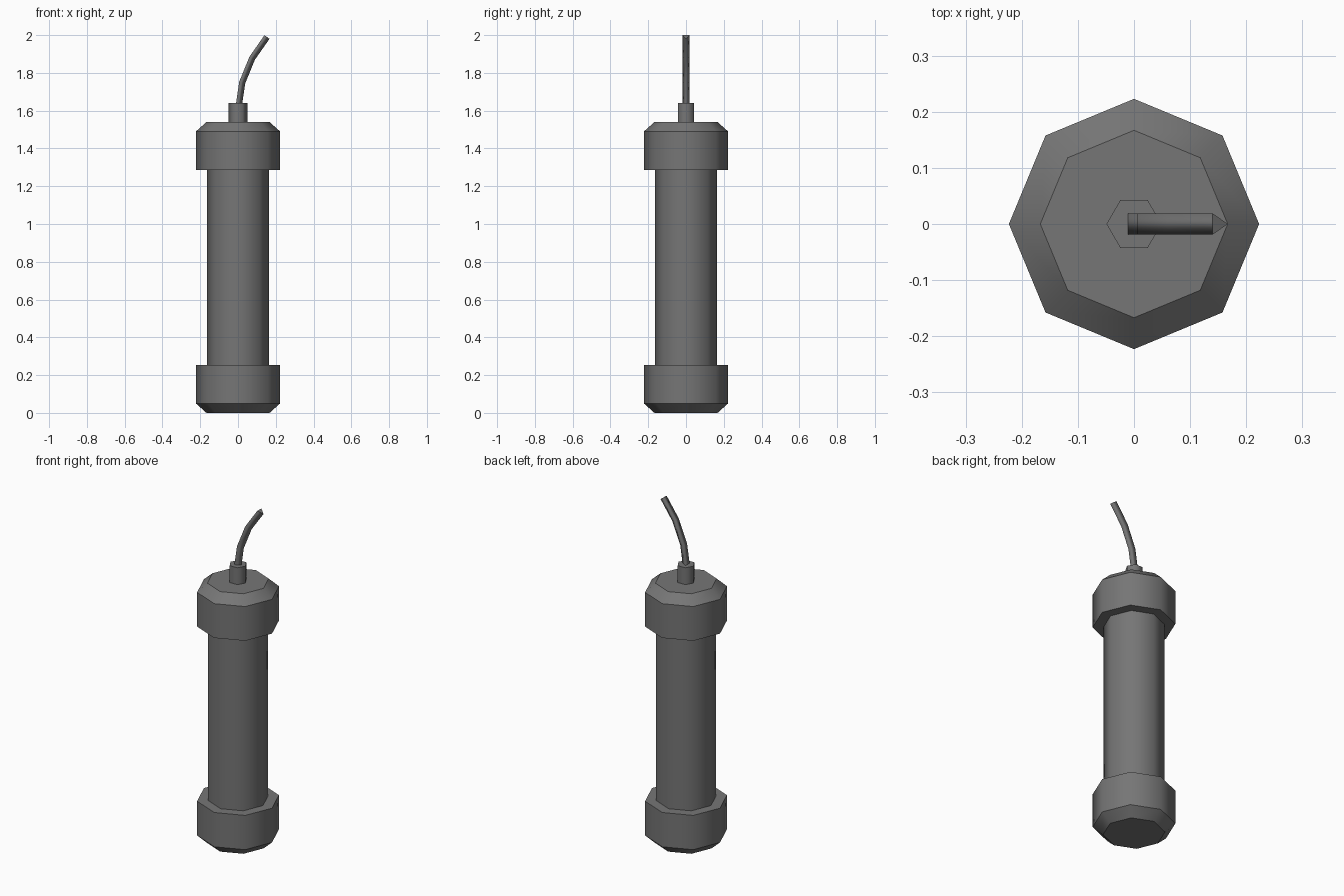
import bpy, bmesh
from math import cos, sin, pi
from mathutils import Vector

if "Cube" in bpy.data.objects:
    bpy.data.objects.remove(bpy.data.objects["Cube"])

dark = bpy.data.materials.new("dark_grey")
dark.diffuse_color = (0.18, 0.18, 0.18, 1)
dark.use_nodes = True
dark.node_tree.nodes["Principled BSDF"].inputs["Base Color"].default_value = dark.diffuse_color


def skin(name, rings, sharp_rings=True):
    """Closed tube through rings of points: smooth around, optionally sharp at inner rings."""
    bm = bmesh.new()
    loops = [[bm.verts.new(p) for p in ring] for ring in rings]
    n = len(loops[0])
    for a, b in zip(loops, loops[1:]):
        for i in range(n):
            j = (i + 1) % n
            bm.faces.new((a[i], a[j], b[j], b[i])).smooth = True
    bm.faces.new(loops[0][::-1])
    bm.faces.new(loops[-1])
    bmesh.ops.recalc_face_normals(bm, faces=bm.faces)
    for ring in (loops if sharp_rings else (loops[0], loops[-1])):
        for i in range(n):
            bm.edges.get((ring[i], ring[(i + 1) % n])).smooth = False
    mesh = bpy.data.meshes.new(name)
    bm.to_mesh(mesh)
    bm.free()
    mesh.materials.append(dark)
    obj = bpy.data.objects.new(name, mesh)
    bpy.context.collection.objects.link(obj)
    return obj


def lathe(name, profile, sides):
    """Faceted turned part from (radius, z) pairs."""
    return skin(name, [[(r * cos(2 * pi * i / sides), r * sin(2 * pi * i / sides), z)
                        for i in range(sides)] for r, z in profile])


HEIGHT = 1.54  # tube and caps together
cap = [(0.167, 0.0), (0.223, 0.05), (0.223, 0.253)]

# Octagonal tube with a chamfered cap on each end
lathe("tube", [(0.164, 0.25), (0.164, 1.293)], 8)
lathe("bottom_cap", cap, 8)
lathe("top_cap", [(r, HEIGHT - z) for r, z in reversed(cap)], 8)

# Hexagonal collar
lathe("collar", [(0.049, HEIGHT), (0.049, 1.64)], 6)

# Triangular cord bending towards +x
path = [Vector(p) for p in ((0, 0, 1.635), (0.017, 0, 1.75),
                            (0.07, 0, 1.88), (0.149, 0, 1.993))]
R = 0.022
rings = []
for k, p in enumerate(path):
    t = (path[min(k + 1, 3)] - path[max(k - 1, 0)]).normalized()
    if k == 0:
        t = Vector((0, 0, 1))
    side = Vector((t.z, 0, -t.x))
    rings.append([p + R * (side * cos(a) + Vector((0, 1, 0)) * sin(a))
                  for a in (0, 2 * pi / 3, 4 * pi / 3)])
skin("cord", rings, sharp_rings=False)
